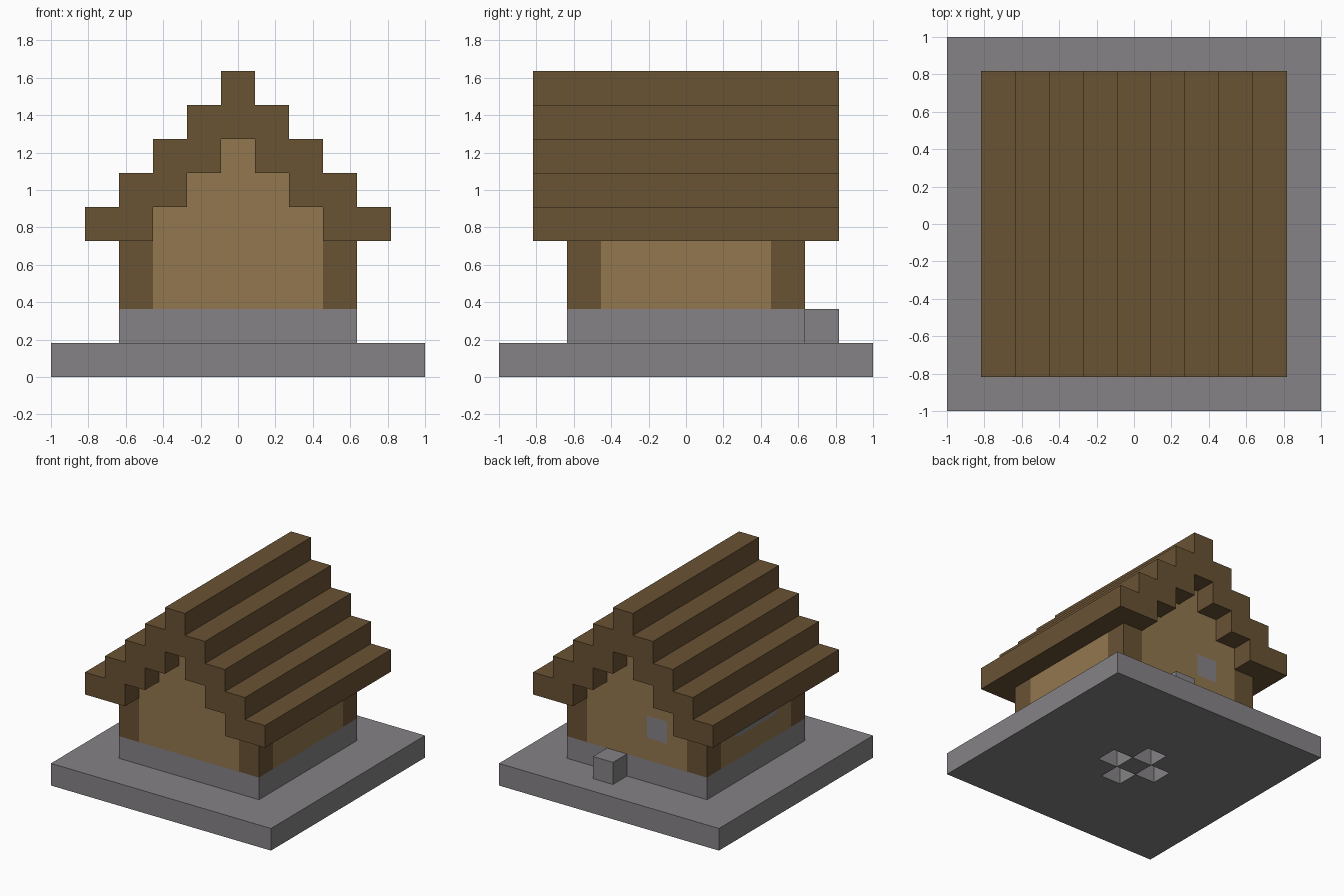
import bpy
import bmesh
from mathutils import Vector

U = 2 / 11  # one block

cube = bpy.data.objects.get("Cube")
if cube:
    bpy.data.objects.remove(cube, do_unlink=True)


def material(name, rgb):
    m = bpy.data.materials.new(name)
    m.use_nodes = True
    m.diffuse_color = (*rgb, 1)
    m.node_tree.nodes["Principled BSDF"].inputs["Base Color"].default_value = (*rgb, 1)
    return m


stone = material("grey stone", (0.235, 0.225, 0.235))
timber = material("dark timber", (0.141, 0.084, 0.034))
planks = material("light planks", (0.287, 0.186, 0.077))


def finish(name, bm, *mats):
    """Scale from blocks to units and link the object."""
    bmesh.ops.recalc_face_normals(bm, faces=bm.faces)
    bmesh.ops.scale(bm, vec=(U, U, U), verts=bm.verts)
    mesh = bpy.data.meshes.new(name)
    bm.to_mesh(mesh)
    bm.free()
    for m in mats:
        mesh.materials.append(m)
    obj = bpy.data.objects.new(name, mesh)
    bpy.context.collection.objects.link(obj)
    return obj


def prism(outline, y0, y1):
    """Extrude an x-z outline from y0 to y1."""
    bm = bmesh.new()
    face = bm.faces.new([bm.verts.new((x, y0, z)) for x, z in outline])
    out = bmesh.ops.extrude_face_region(bm, geom=[face])["geom"]
    verts = [g for g in out if isinstance(g, bmesh.types.BMVert)]
    bmesh.ops.translate(bm, vec=(0, y1 - y0, 0), verts=verts)
    return bm


def box(x0, x1, y0, y1, z0, z1):
    return prism([(x0, z0), (x1, z0), (x1, z1), (x0, z1)], y0, y1)


def stairs(half, z, count):
    """Right-hand stepped edge, one block in for each block up."""
    pts = []
    for i in range(count):
        pts += [(half - i, z + i), (half - i, z + i + 1)]
    return pts


def mirrored(pts):
    return [(-x, z) for x, z in reversed(pts)]


def add_window(bm, lo, hi, normal):
    """Cut flush window edges and colour the faces inside them."""
    for axis in range(3):
        if normal[axis]:
            continue
        for level in (lo[axis], hi[axis]):
            co, no = Vector(), Vector()
            co[axis], no[axis] = level, 1
            bmesh.ops.bisect_plane(bm, geom=bm.verts[:] + bm.edges[:] + bm.faces[:],
                                   plane_co=co, plane_no=no)
    bm.normal_update()
    for f in bm.faces:
        c = f.calc_center_median()
        if abs(f.normal.dot(normal)) > 0.9 and all(lo[i] <= c[i] <= hi[i] for i in range(3)):
            f.material_index = 1


# Ground slab with four recesses in a cross on the underside
bm = bmesh.new()
bmesh.ops.create_grid(bm, x_segments=11, y_segments=11, size=5.5)
holes = [f for f in bm.faces
         if abs(abs(f.calc_center_median().x) + abs(f.calc_center_median().y) - 1) < 0.1]
bmesh.ops.delete(bm, geom=holes, context="FACES")
top = bmesh.ops.extrude_face_region(bm, geom=bm.faces[:])["geom"]
bmesh.ops.translate(bm, vec=(0, 0, 1),
                    verts=[g for g in top if isinstance(g, bmesh.types.BMVert)])
finish("ground_slab", bm, stone)

# Foundation and doorstep
finish("foundation", box(-3.5, 3.5, -3.5, 3.5, 1, 2), stone)
finish("back_step", box(0.5, 1.5, 3.5, 4.5, 1, 2), stone)

# Corner posts
for sx, side in ((-1, "right"), (1, "left")):
    for sy, end in ((-1, "front"), (1, "back")):
        x, y = 3 * sx, 3 * sy
        finish(f"{end}_{side}_post",
               box(x - 0.5, x + 0.5, y - 0.5, y + 0.5, 2, 4), timber)

# Stepped gable walls, the back one with a window
gable_edge = [(2.5, 2)] + stairs(2.5, 4, 3)[1:]
gable = gable_edge + mirrored(gable_edge)
finish("front_wall", prism(gable, -3.5, -2.5), planks)
bm = prism(gable, 2.5, 3.5)
add_window(bm, (-1.5, 3.4, 3), (-0.5, 3.6, 4), Vector((0, 1, 0)))
finish("back_wall", bm, planks, stone)

# Side walls, one with a wide window
finish("plain_side_wall", box(2.5, 3.5, -2.5, 2.5, 2, 4), planks)
bm = box(-3.5, -2.5, -2.5, 2.5, 2, 4)
add_window(bm, (-3.6, -1.5, 3), (-3.4, 1.5, 4), Vector((1, 0, 0)))
finish("window_side_wall", bm, planks, stone)

# Stepped roof, two blocks thick
outer = stairs(4.5, 4, 5)
inner = stairs(2.5, 4, 3)
finish("roof", prism(outer + mirrored(outer) + mirrored(mirrored(mirrored(inner)))[::-1]
                     + inner[::-1], -4.5, 4.5), timber)
